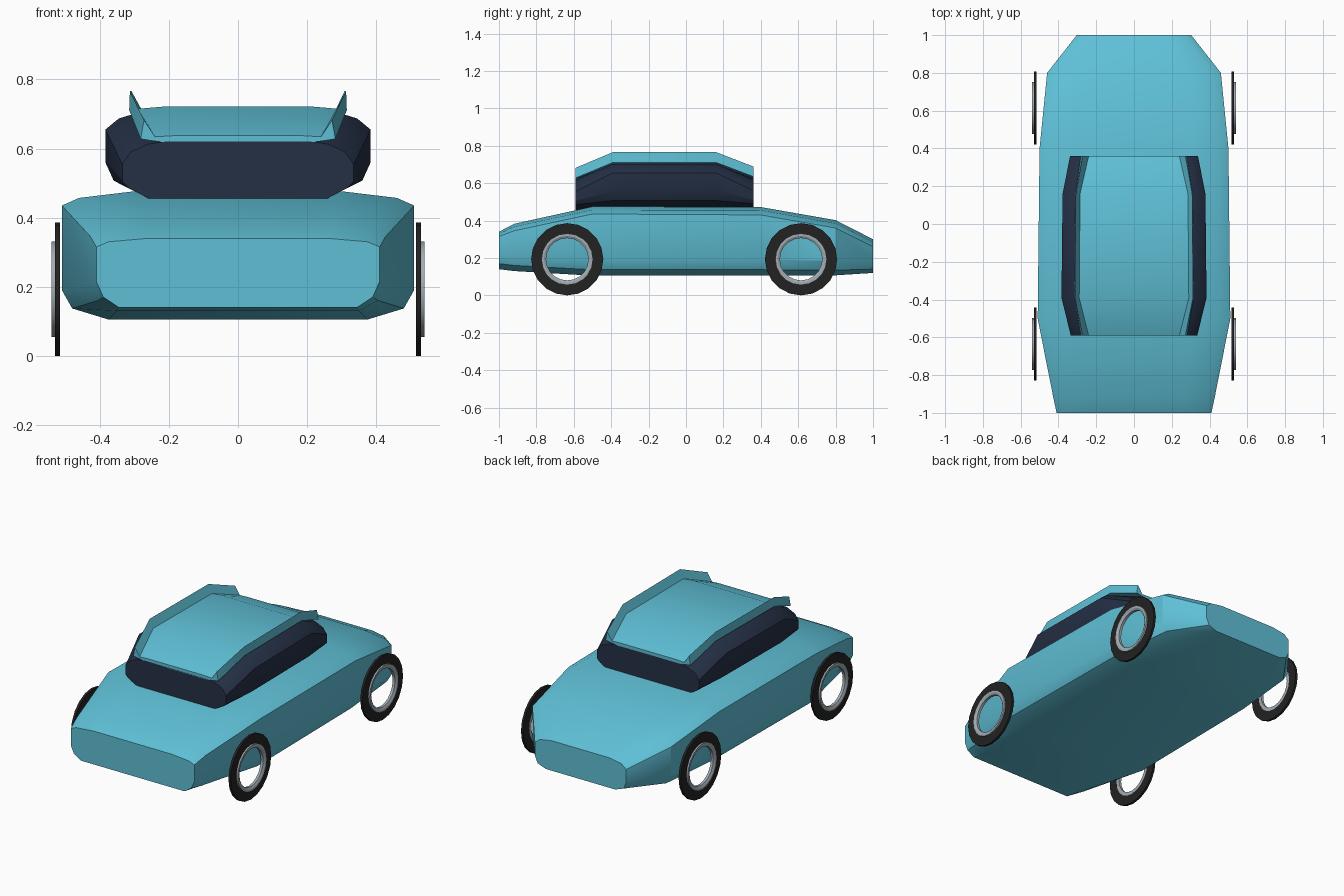
import bpy, bmesh, math

cube = bpy.data.objects.get("Cube")
if cube:
    bpy.data.objects.remove(cube, do_unlink=True)


def material(name, rgb, rough=0.5):
    m = bpy.data.materials.new(name)
    m.use_nodes = True
    m.diffuse_color = (*rgb, 1)
    b = m.node_tree.nodes["Principled BSDF"]
    b.inputs["Base Color"].default_value = (*rgb, 1)
    b.inputs["Roughness"].default_value = rough
    return m


PAINT = material("sky blue paint", (0.114, 0.527, 0.675))
GLASS = material("dark navy glass", (0.018, 0.029, 0.060))
RUBBER = material("black rubber", (0.016, 0.016, 0.016))
METAL = material("silver metal", (0.36, 0.41, 0.45))


def finish(name, bm, mat, angle=30):
    bmesh.ops.recalc_face_normals(bm, faces=bm.faces)
    me = bpy.data.meshes.new(name)
    bm.to_mesh(me)
    bm.free()
    me.materials.append(mat)
    ob = bpy.data.objects.new(name, me)
    bpy.context.collection.objects.link(ob)
    bpy.ops.object.select_all(action='DESELECT')
    ob.select_set(True)
    bpy.context.view_layer.objects.active = ob
    bpy.ops.object.shade_smooth_by_angle(angle=math.radians(angle))
    return ob


def loft(name, stations, mat):
    """Skin mirrored half sections (y, [(x, z), ...] from top to bottom)."""
    bm = bmesh.new()
    rings = []
    for y, half in stations:
        pts = half + [(-x, z) for x, z in reversed(half)]
        rings.append([bm.verts.new((x, y, z)) for x, z in pts])
    n = len(rings[0])
    for a, b in zip(rings, rings[1:]):
        for i in range(n):
            j = (i + 1) % n
            bm.faces.new((a[i], a[j], b[j], b[i]))
    bm.faces.new(rings[0])
    bm.faces.new(rings[-1])
    return finish(name, bm, mat)


# Body shell, nose to tail
loft("body", [
    (-1.00, [(.26, .34), (.375, .33), (.41, .315), (.41, .215), (.39, .17), (.345, .14)]),
    (-0.92, [(.27, .382), (.39, .367), (.427, .345), (.427, .205), (.405, .16), (.35, .13)]),
    (-0.50, [(.31, .475), (.46, .457), (.51, .435), (.51, .19), (.48, .137), (.375, .105)]),
    (0.40, [(.31, .472), (.45, .455), (.50, .43), (.50, .19), (.47, .137), (.375, .105)]),
    (0.80, [(.28, .402), (.415, .385), (.46, .36), (.46, .185), (.43, .135), (.34, .107)]),
    (1.00, [(.19, .30), (.27, .287), (.303, .26), (.303, .18), (.285, .14), (.23, .12)]),
], PAINT)

# Glass cabin
CABIN_END = [(.21, .62), (.26, .613), (.31, .59), (.335, .555), (.335, .505), (.315, .485), (.26, .456)]
CABIN_MID = [(.22, .708), (.29, .704), (.345, .687), (.384, .655), (.384, .56), (.36, .507), (.27, .468)]
loft("cabin_glass", [
    (-0.59, CABIN_END), (-0.39, CABIN_MID),
    (0.16, [(x * .985, z) for x, z in CABIN_MID]),
    (0.36, [(x * 1.01, z + .005) for x, z in CABIN_END]),
], GLASS)

# Roof panel with raised side rails
ROOF_END = [(.19, .637), (.24, .634), (.272, .682), (.282, .628), (.245, .622), (.20, .616)]
ROOF_MID = [(.22, .721), (.29, .715), (.313, .766), (.315, .711), (.28, .700), (.22, .700)]
loft("roof", [
    (-0.59, ROOF_END), (-0.39, ROOF_MID),
    (0.16, [(x * .985, z) for x, z in ROOF_MID]),
    (0.36, [(x, z + .007) for x, z in ROOF_END]),
], PAINT)


def ring(name, cx, cy, cz, profile, mat, seg=20):
    """Revolve a closed (radius, x offset) profile around an axle along x."""
    bm = bmesh.new()
    rings = []
    for k in range(seg):
        a = 2 * math.pi * k / seg
        rings.append([bm.verts.new((cx + o, cy + r * math.sin(a), cz - r * math.cos(a)))
                      for r, o in profile])
    n = len(profile)
    for k in range(seg):
        a, b = rings[k], rings[(k + 1) % seg]
        for i in range(n):
            j = (i + 1) % n
            bm.faces.new((a[i], a[j], b[j], b[i]))
    return finish(name, bm, mat)


# Thin tyres and open rims
for side, s in (("left", 1), ("right", -1)):
    for end, y in (("front", -.635), ("rear", .615)):
        tyre = [(.193, -.007), (.193, .007), (.135, .007), (.135, -.007)]
        rim = [(.138, -.006), (.138, .017), (.125, .017), (.113, .010), (.113, -.006)]
        for part, prof, mat in (("tyre", tyre, RUBBER), ("rim", rim, METAL)):
            ring(f"{end}_{side}_{part}", s * .523, y, .193,
                 [(r, s * o) for r, o in prof], mat)
